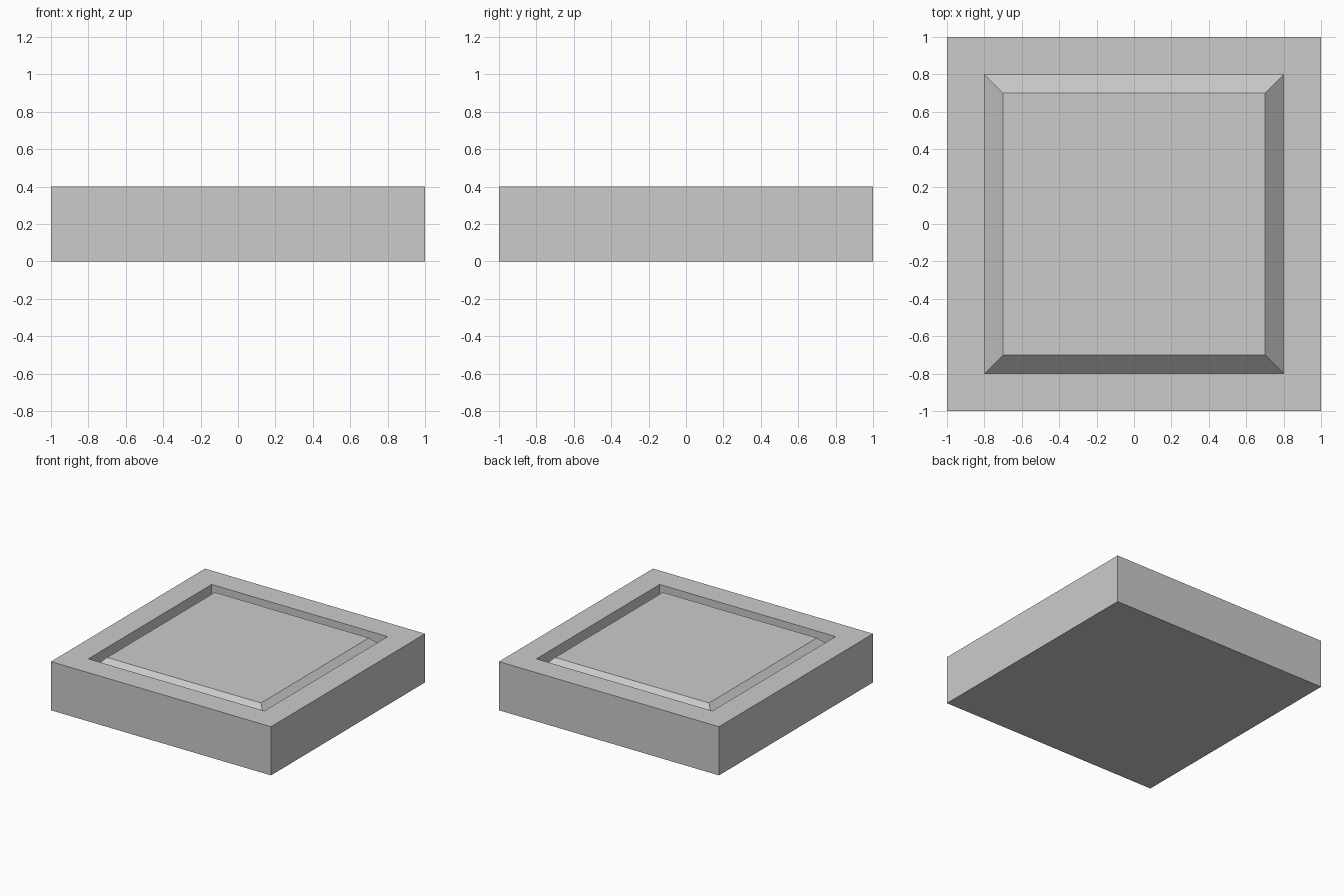
import bpy, bmesh

if "Cube" in bpy.data.objects:
    bpy.data.objects.remove(bpy.data.objects["Cube"])

# Square profile, from the bottom outwards, up and into the groove: (half width, height)
PROFILE = [(1.0, 0.0), (1.0, 0.4), (0.8, 0.4), (0.8, 0.3), (0.7, 0.4)]

bm = bmesh.new()
rings = [[bm.verts.new((sx * r, sy * r, z))
          for sx, sy in ((-1, -1), (1, -1), (1, 1), (-1, 1))]
         for r, z in PROFILE]

# Sides, rim, groove wall and sloped groove floor
for lower, upper in zip(rings, rings[1:]):
    for i in range(4):
        j = (i + 1) % 4
        bm.faces.new((lower[i], lower[j], upper[j], upper[i]))

# Underside and raised centre panel
bm.faces.new(rings[0][::-1])
bm.faces.new(rings[-1])
bmesh.ops.recalc_face_normals(bm, faces=bm.faces)

mesh = bpy.data.meshes.new("grooved_tile")
bm.to_mesh(mesh)
bm.free()
tile = bpy.data.objects.new("grooved_tile", mesh)
bpy.context.collection.objects.link(tile)
